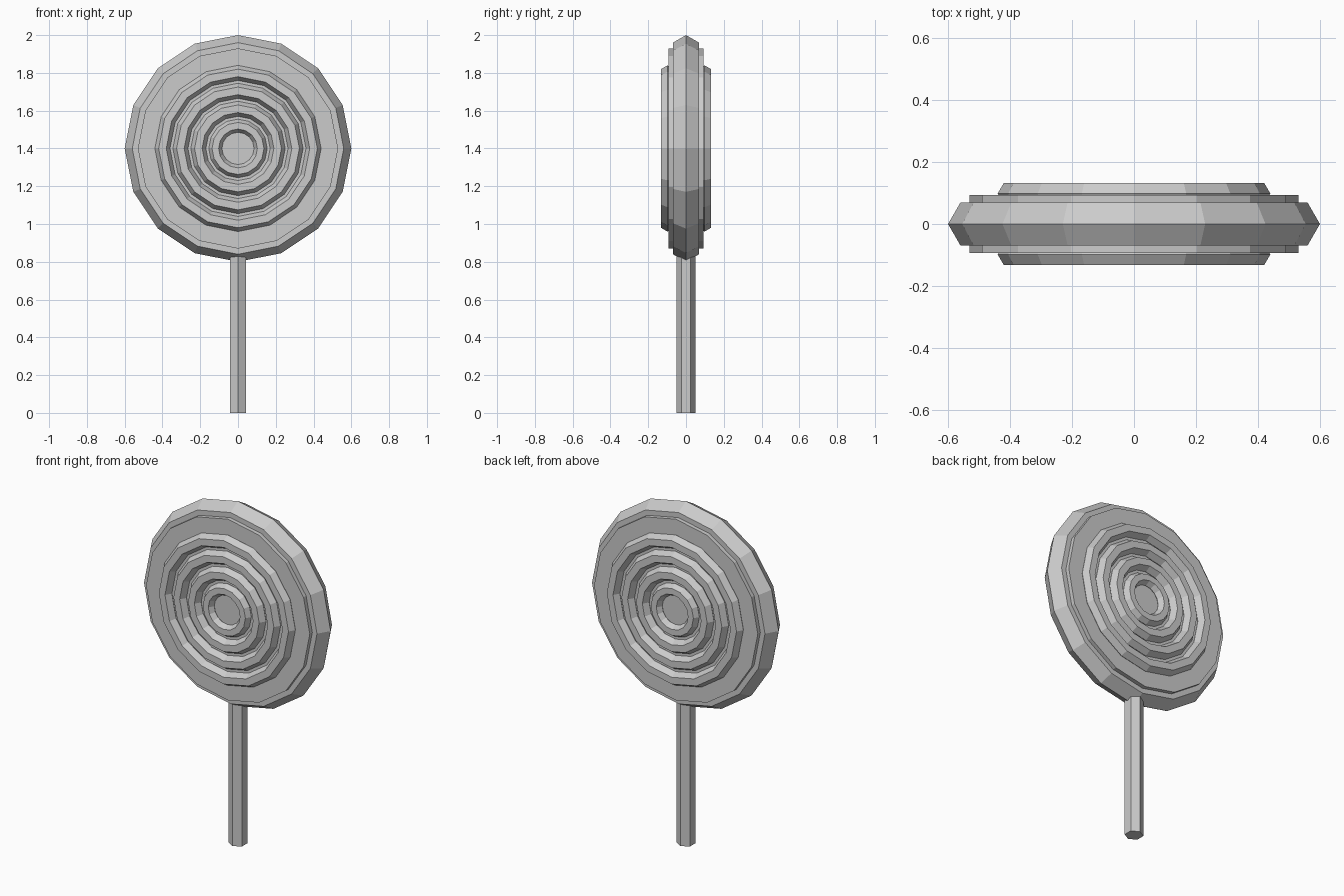
import bpy
from math import pi

if "Cube" in bpy.data.objects:
    bpy.data.objects.remove(bpy.data.objects["Cube"])

CENTRE_Z = 1.4
SIDES = 16


def candy_ring(name, major, minor, y):
    # faceted ring with a six-sided cross-section, facing the front
    bpy.ops.mesh.primitive_torus_add(
        major_segments=SIDES, minor_segments=6,
        major_radius=major, minor_radius=minor,
        location=(0, y, CENTRE_Z), rotation=(pi / 2, 0, 0))
    bpy.context.object.name = name
    bpy.ops.object.shade_flat()


# flat candy disc
bpy.ops.mesh.primitive_cylinder_add(
    vertices=SIDES, radius=0.53, depth=0.186,
    location=(0, 0, CENTRE_Z), rotation=(pi / 2, 0, 0))
bpy.context.object.name = "candy_disc"

# thick outer rim
candy_ring("outer_rim", 0.52, 0.08, 0)

# concentric raised rings on both faces
for side, y in (("front", -0.098), ("back", 0.098)):
    for i, radius in enumerate((0.40, 0.305, 0.21, 0.12)):
        candy_ring(f"{side}_ring_{i + 1}", radius, 0.04 if i < 3 else 0.035, y)

# hexagonal stick, running up into the disc
top = 0.90
bpy.ops.mesh.primitive_cylinder_add(
    vertices=6, radius=0.05, depth=top, location=(0, 0, top / 2))
bpy.context.object.name = "stick"
